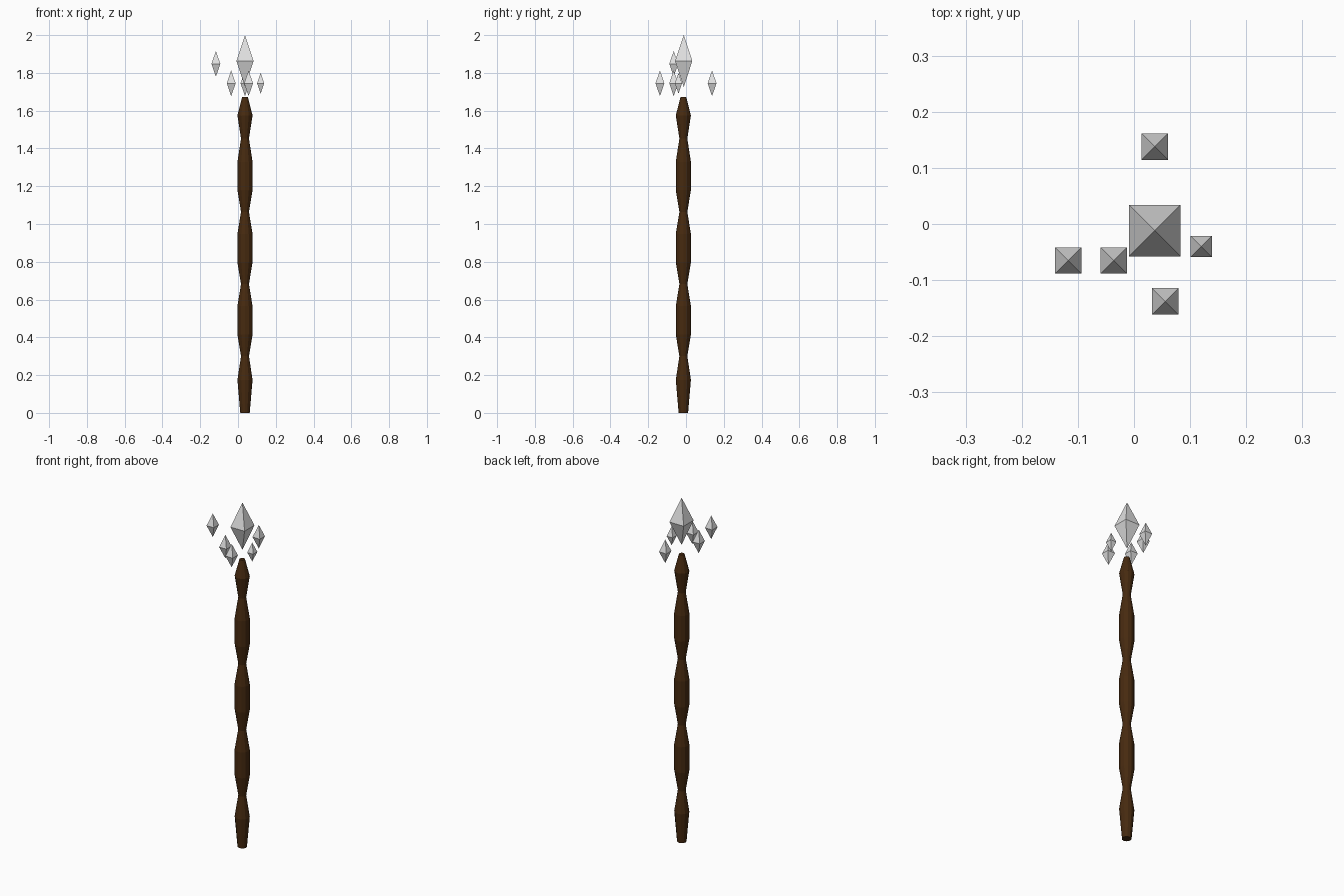
import bpy, bmesh, math

if "Cube" in bpy.data.objects:
    bpy.data.objects.remove(bpy.data.objects["Cube"])


def material(name, rgb):
    m = bpy.data.materials.new(name)
    m.diffuse_color = (*rgb, 1.0)
    m.use_nodes = True
    m.node_tree.nodes["Principled BSDF"].inputs["Base Color"].default_value = m.diffuse_color
    return m


wood = material("dark wood", (0.062, 0.023, 0.005))
stone = material("pale crystal", (0.75, 0.75, 0.75))


def lathe(name, profile, sides, phase, center, mat):
    """Flat-faced turned part: profile of (radius, z), radius 0 is a point."""
    bm = bmesh.new()
    rings = []
    for r, z in profile:
        n = sides if r > 0 else 1
        rings.append([bm.verts.new((r * math.cos(phase + math.tau * i / sides),
                                    r * math.sin(phase + math.tau * i / sides), z))
                      for i in range(n)])
    for a, b in zip(rings, rings[1:]):
        for i in range(sides):
            j = (i + 1) % sides
            quad = [a[i % len(a)], a[j % len(a)], b[j % len(b)], b[i % len(b)]]
            bm.faces.new(list(dict.fromkeys(quad)))
    for ring in (rings[0], rings[-1]):
        if len(ring) > 1:
            bm.faces.new(ring)
    bmesh.ops.recalc_face_normals(bm, faces=bm.faces)
    mesh = bpy.data.meshes.new(name)
    bm.to_mesh(mesh)
    bm.free()
    mesh.materials.append(mat)
    obj = bpy.data.objects.new(name, mesh)
    obj.location = center
    bpy.context.collection.objects.link(obj)
    return obj


# Staff shaft: four swellings separated by narrow waists
WIDE, WAIST = 0.04, 0.021
shaft = [(0.025, 0.0), (WIDE, 0.175)]
for k in range(3):
    base = 0.30 + 0.382 * k
    shaft += [(WAIST, base), (WIDE, base + 0.115), (WIDE, base + 0.265)]
shaft += [(WAIST, 1.452), (WIDE, 1.575), (0.015, 1.672)]
lathe("staff_shaft", shaft, 12, 0.0, (0.037, -0.014, 0.0), wood)

# Floating crystals: x, y, z of the middle, half width, half height
crystals = [
    ("main_crystal", 0.037, -0.012, 1.863, 0.0455, 0.137),
    ("high_crystal", -0.117, -0.065, 1.848, 0.0235, 0.068),
    ("left_crystal", -0.036, -0.065, 1.745, 0.0235, 0.068),
    ("front_crystal", 0.056, -0.138, 1.745, 0.0235, 0.068),
    ("back_crystal", 0.037, 0.138, 1.745, 0.0235, 0.068),
    ("small_crystal", 0.120, -0.040, 1.745, 0.019, 0.055),
]
for name, x, y, z, w, h in crystals:
    lathe(name, [(0, -h), (w * math.sqrt(2), 0), (0, h)], 4, math.pi / 4,
          (x, y, z), stone)
